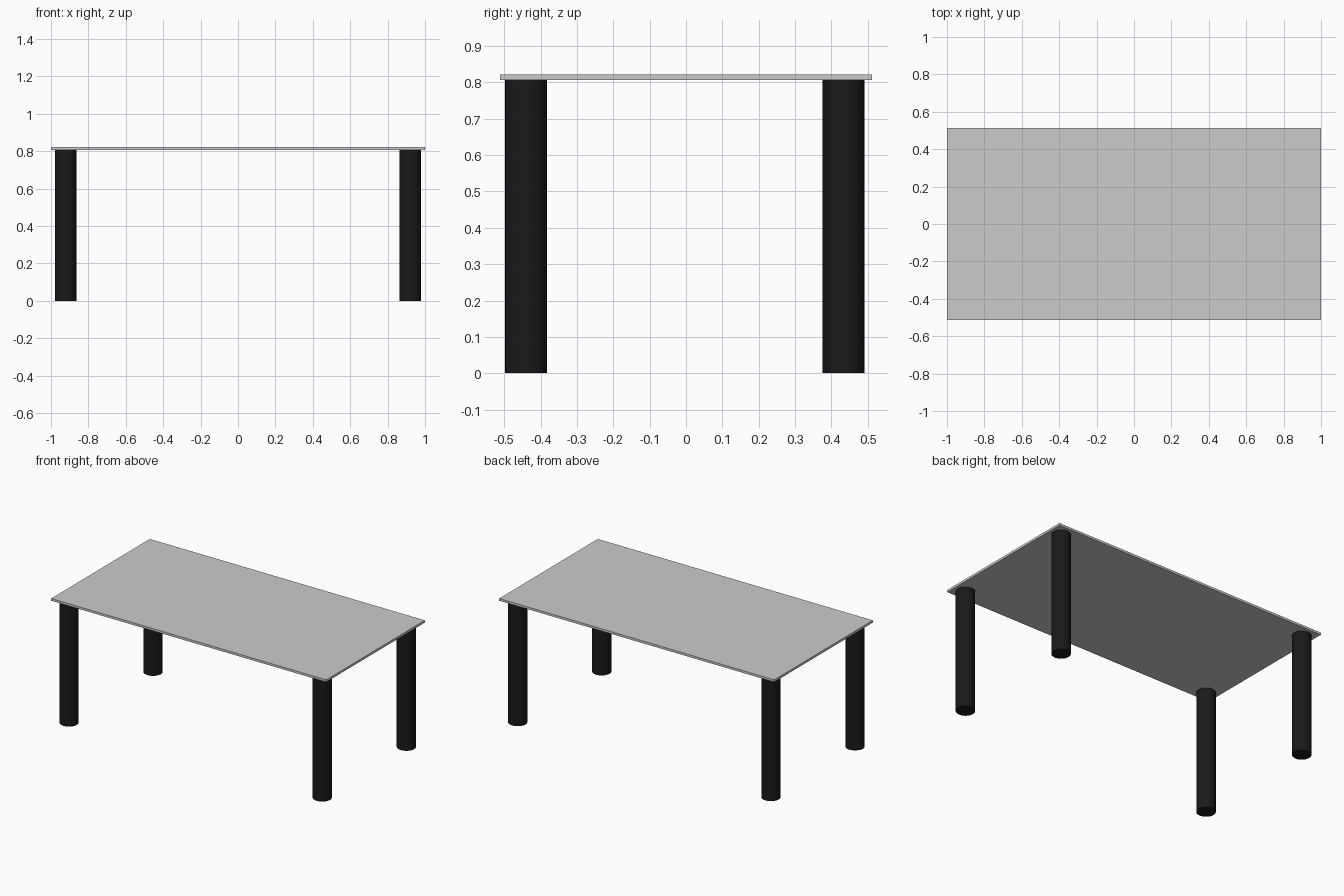
import bpy

if "Cube" in bpy.data.objects:
    bpy.data.objects.remove(bpy.data.objects["Cube"])

TOP_Z, THICK = 0.822, 0.015
LEG_R = 0.0575
LEG_H = TOP_Z - THICK

black = bpy.data.materials.new("black")
black.diffuse_color = (0.01, 0.01, 0.01, 1)
black.use_nodes = True
black.node_tree.nodes["Principled BSDF"].inputs["Base Color"].default_value = black.diffuse_color

# Thin rectangular table top
bpy.ops.mesh.primitive_cube_add(size=1, location=(0, 0, TOP_Z - THICK / 2))
top = bpy.context.object
top.name = "table_top"
top.scale = (2.0, 1.024, THICK)
bpy.ops.object.transform_apply(location=False, rotation=False, scale=True)


# Round black legs, one near each corner
def add_leg(name, x, y):
    bpy.ops.mesh.primitive_cylinder_add(vertices=32, radius=LEG_R, depth=LEG_H,
                                        location=(x, y, LEG_H / 2))
    leg = bpy.context.object
    leg.name = name
    leg.data.materials.append(black)
    bpy.ops.object.shade_smooth_by_angle()


for end, y in (("front", -0.44), ("back", 0.433)):
    for side, x in (("left", -0.921), ("right", 0.921)):
        add_leg(f"{end}_{side}_leg", x, y)
